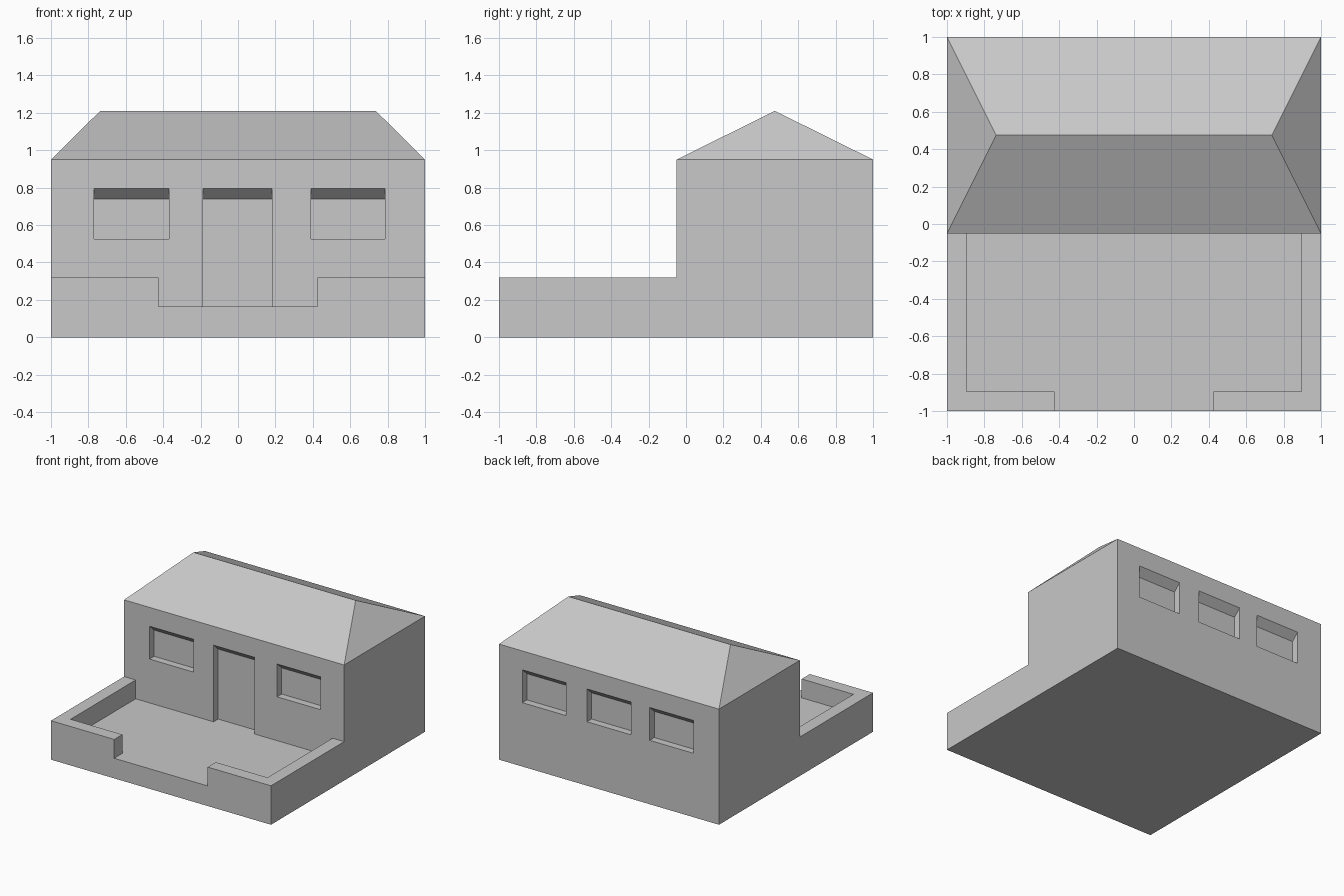
import bpy
import bmesh
from mathutils import Vector

cube = bpy.data.objects.get("Cube")
if cube:
    bpy.data.objects.remove(cube, do_unlink=True)

# Single plaster colour
plaster = bpy.data.materials.new("plaster_grey")
plaster.use_nodes = True
GREY = (0.58, 0.58, 0.58, 1)
plaster.diffuse_color = GREY
plaster.node_tree.nodes["Principled BSDF"].inputs["Base Color"].default_value = GREY

# Main levels and depths
FLOOR, PARAPET, EAVES, RIDGE = 0.165, 0.32, 0.95, 1.21
FRONT, BACK = -0.05, 1.0
HEAD, HEAD_IN, SILL, RECESS = 0.795, 0.74, 0.525, 0.06


def add_prism(bm, outline, offset):
    """Extrude a closed planar outline by an offset vector."""
    face = bm.faces.new([bm.verts.new(p) for p in outline])
    result = bmesh.ops.extrude_face_region(bm, geom=[face])
    moved = [v for v in result["geom"] if isinstance(v, bmesh.types.BMVert)]
    bmesh.ops.translate(bm, verts=moved, vec=Vector(offset))


def finish(name, bm):
    bmesh.ops.recalc_face_normals(bm, faces=bm.faces[:])
    mesh = bpy.data.meshes.new(name)
    bm.to_mesh(mesh)
    bm.free()
    mesh.materials.append(plaster)
    obj = bpy.data.objects.new(name, mesh)
    bpy.context.collection.objects.link(obj)
    return obj


def box(name, y0, y1, height):
    bm = bmesh.new()
    base = [(-1, y0, 0), (1, y0, 0), (1, y1, 0), (-1, y1, 0)]
    add_prism(bm, base, (0, 0, height))
    return finish(name, bm)


# Terrace floor and house block
box("terrace", -1, FRONT, FLOOR)
house = box("house_walls", FRONT, BACK, EAVES)

# Low garden walls, one L shape on each side of the entrance gap
for side, name in ((1, "left_garden_wall"), (-1, "right_garden_wall")):
    bm = bmesh.new()
    ell = [(1, FRONT), (1, -1), (0.425, -1), (0.425, -0.895),
           (0.895, -0.895), (0.895, FRONT)]
    add_prism(bm, [(side * x, y, FLOOR) for x, y in ell], (0, 0, PARAPET - FLOOR))
    finish(name, bm)

# Recessed openings with sloping heads
bm = bmesh.new()


def add_opening(x0, x1, bottom, wall, inward):
    outer, inner = wall - inward * 0.1, wall + inward * RECESS
    profile = [(outer, bottom), (inner, bottom), (inner, HEAD_IN),
               (wall, HEAD), (outer, HEAD)]
    add_prism(bm, [(x0, y, z) for y, z in profile], (x1 - x0, 0, 0))


for wall, inward in ((FRONT, 1), (BACK, -1)):
    add_opening(-0.77, -0.37, SILL, wall, inward)
    add_opening(0.39, 0.787, SILL, wall, inward)
add_opening(-0.187, 0.183, FLOOR, FRONT, 1)
add_opening(-0.2, 0.2, SILL, BACK, -1)
cutter = finish("opening_cutter", bm)
cutter.hide_render = True

cut = house.modifiers.new("openings", "BOOLEAN")
cut.operation = "DIFFERENCE"
cut.solver = "EXACT"
cut.object = cutter
bpy.context.view_layer.objects.active = house
bpy.ops.object.modifier_apply(modifier=cut.name)
bpy.data.objects.remove(cutter, do_unlink=True)

# Hipped roof
bm = bmesh.new()
eaves = [bm.verts.new((x, y, EAVES)) for x, y in
         ((-1, FRONT), (1, FRONT), (1, BACK), (-1, BACK))]
ridge = [bm.verts.new((x, 0.475, RIDGE)) for x in (-0.737, 0.737)]
a, b, c, d = eaves
left, right = ridge
for corners in ((a, b, right, left), (c, d, left, right),
                (b, c, right), (d, a, left), (d, c, b, a)):
    bm.faces.new(corners)
finish("hipped_roof", bm)
